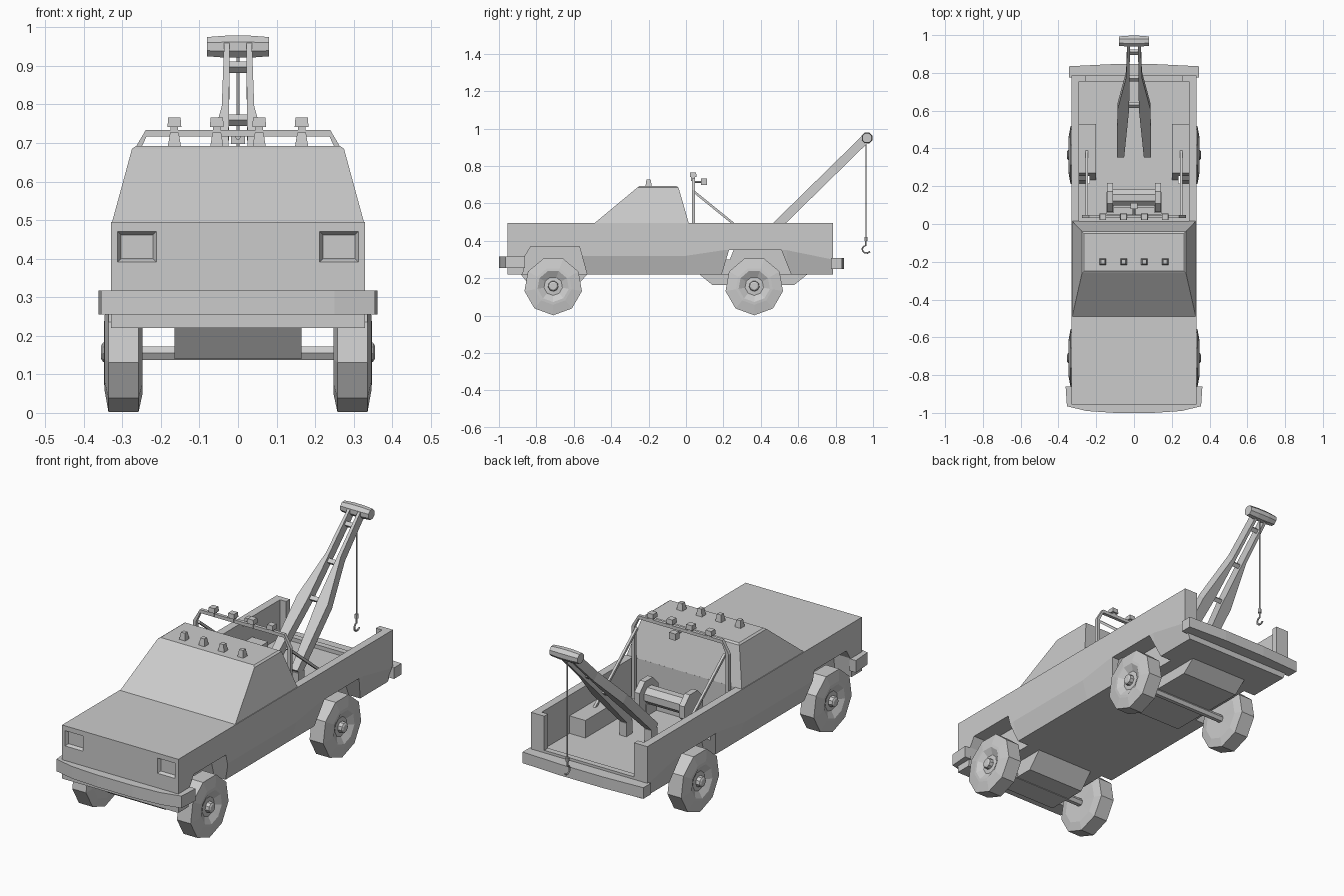
import bpy, bmesh, math
from mathutils import Vector

if "Cube" in bpy.data.objects:
    bpy.data.objects.remove(bpy.data.objects["Cube"])


def make(name, verts, faces):
    me = bpy.data.meshes.new(name)
    me.from_pydata([tuple(v) for v in verts], [], faces)
    bm = bmesh.new()
    bm.from_mesh(me)
    bmesh.ops.recalc_face_normals(bm, faces=bm.faces)
    bm.to_mesh(me)
    bm.free()
    ob = bpy.data.objects.new(name, me)
    bpy.context.collection.objects.link(ob)
    return ob


def loft(name, rings):
    """Closed rings of equal length joined in order, ends capped."""
    n = len(rings[0])
    verts = [v for r in rings for v in r]
    faces = [(k * n + i, k * n + (i + 1) % n, (k + 1) * n + (i + 1) % n, (k + 1) * n + i)
             for k in range(len(rings) - 1) for i in range(n)]
    faces += [tuple(range(n)), tuple(range(len(verts) - n, len(verts)))]
    return make(name, verts, faces)


def prism_x(name, yz, x0, x1):
    return loft(name, [[(x, y, z) for y, z in yz] for x in (x0, x1)])


def prism_z(name, xy, z0, z1):
    return loft(name, [[(x, y, z) for x, y in xy] for z in (z0, z1)])


def box(name, x0, x1, y0, y1, z0, z1, inset=0):
    i = inset
    return loft(name, [[(x0, y0, z0), (x1, y0, z0), (x1, y1, z0), (x0, y1, z0)],
                       [(x0 + i, y0 + i, z1), (x1 - i, y0 + i, z1),
                        (x1 - i, y1 - i, z1), (x0 + i, y1 - i, z1)]])


def lathe_x(name, profile, y, z, n, phase=0):
    """Profile of (x, radius) turned about an axis along x."""
    return loft(name, [[(x, y + r * math.cos(2 * math.pi * i / n + phase),
                         z + r * math.sin(2 * math.pi * i / n + phase)) for i in range(n)]
                       for x, r in profile])


def rod(name, pts, r, n=6):
    """Straight or bent rod through points."""
    pts = [Vector(p) for p in pts]
    rings = []
    for k, p in enumerate(pts):
        d = (pts[min(k + 1, len(pts) - 1)] - pts[max(k - 1, 0)]).normalized()
        u = d.cross(Vector((1, 0, 0)) if abs(d.x) < 0.9 else Vector((0, 1, 0))).normalized()
        v = d.cross(u)
        rings.append([p + r * (math.cos(a) * u + math.sin(a) * v)
                      for a in [2 * math.pi * (i + .5) / n for i in range(n)]])
    # keep the rings aligned where the frame flips
    for a, b in zip(rings, rings[1:]):
        s = min(range(n), key=lambda j: sum((a[i] - b[(i + j) % n]).length for i in range(n)))
        b[:] = b[s:] + b[:s]
    return loft(name, rings)


def cut(ob, cutter):
    m = ob.modifiers.new("cut", 'BOOLEAN')
    m.operation, m.solver, m.object = 'DIFFERENCE', 'EXACT', cutter
    bpy.context.view_layer.objects.active = ob
    bpy.ops.object.modifier_apply(modifier=m.name)
    bpy.data.objects.remove(cutter)


WHEELS = {"front": -0.71, "rear": 0.365}
ARCH = {"front": [(-.88, .15), (-.86, .32), (-.83, .37), (-.57, .37), (-.51, .15)],
        "rear": [(.17, .15), (.23, .35), (.51, .35), (.59, .15)]}

# Main body, with the lower sides tucked in behind the front wheels
body = loft("body", [[(-b, y, .22), (b, y, .22), (.33, y, m), (.33, y, .495),
                      (-.33, y, .495), (-.33, y, m)]
                     for y, b, m in [(-.955, .33, .32), (-.86, .33, .32), (-.53, .30, .32),
                                     (0, .30, .32), (.2, .30, .35), (.54, .30, .35),
                                     (.785, .30, .30)]])
cut(body, box("bed_cutter", -.29, .29, .015, .755, .30, .6))
cut(body, box("tailgate_cutter", -.255, .255, .7, .9, .32, .6))

# Cab
loft("cab", [[(-.327, -.49, .494), (.327, -.49, .494), (.327, .015, .494), (-.327, .015, .494)],
             [(-.275, -.26, .685), (.275, -.26, .685), (.275, -.04, .685), (-.275, -.04, .685)],
             [(-.265, -.25, .692), (.265, -.25, .692), (.265, -.05, .692), (-.265, -.05, .692)]])

for s, side in ((-1, "left"), (1, "right")):
    # Wheel housings in the bed, then arches cut through body and housing
    housing = prism_x(f"{side}_wheel_housing",
                      [(.23, .29), (.27, .39), (.53, .39), (.53, .29)], s * .20, s * .30)
    for pos, prof in ARCH.items():
        for ob in (body, housing) if pos == "rear" else (body,):
            cut(ob, prism_x("arch_cutter", prof, s * .235, s * .4))
    # Recessed headlights
    cx = s * .262
    cut(body, loft("lamp_cutter", [[(cx + a * w, y, .431 + b * h) for a, b in
                                    ((-1, -1), (1, -1), (1, 1), (-1, 1))]
                                   for y, w, h in ((-.97, .052, .041), (-.955, .050, .039),
                                                   (-.94, .042, .031))]))
    # Wheels with dished hubs
    for pos, y in WHEELS.items():
        lathe_x(f"{pos}_{side}_wheel",
                [(s * x, r) for x, r in ((.25, .03), (.248, .11), (.258, .156), (.336, .156),
                                         (.346, .10), (.347, .085), (.328, .05), (.330, .028),
                                         (.350, .026), (.355, .018))], y, .158, 9, math.pi / 6)

# Axles and underbody boxes
for pos, y in WHEELS.items():
    lathe_x(f"{pos}_axle", [(-.26, .02), (.26, .02)], y, .155, 6)
prism_x("front_underbody", [(-.89, .23), (-.82, .14), (-.60, .14), (-.52, .23)], -.165, .165)
prism_x("rear_underbody", [(.06, .23), (.14, .165), (.58, .165), (.66, .23)], -.165, .165)

# Bumpers: bowed plans wrapped around the corners
half = [(.325, -.86), (.362, -.86), (.355, -.965), (.25, -.99), (.1, -1.0)]
prism_z("front_bumper", [(.325, -.95)] + half + [(-x, y) for x, y in half[::-1]] + [(-.325, -.95)],
        .255, .317)
prism_z("rear_bumper", [(-.343, .775), (.343, .775), (.343, .835), (.12, .846), (-.12, .846),
                        (-.343, .835)], .25, .307)

# Roof marker lamps, and lamps on stems along the light bar
for i, x in enumerate((-.165, -.055, .055, .165)):
    box(f"roof_lamp_{i}", x - .018, x + .018, -.218, -.182, .685, .728, .007)
    box(f"bar_lamp_stem_{i}", x - .01, x + .01, .028, .048, .72, .745)
    box(f"bar_lamp_{i}", x - .018, x + .018, .02, .056, .742, .766, .002)
rod("work_lamp_stem", [(0, .04, .715), (0, .09, .715)], .007)
box("work_lamp", -.018, .018, .08, .112, .698, .732)

# Light bar hoop with rear braces down to the housings
rod("light_bar", [(-.268, .04, .30), (-.268, .04, .67), (-.238, .04, .726), (.238, .04, .726),
                  (.268, .04, .67), (.268, .04, .30)], .012, 4)
for s, side in ((-1, "left"), (1, "right")):
    rod(f"{side}_brace", [(s * .25, .04, .665), (s * .25, .385, .385)], .009, 4)

# Winch drum, flanges and feet
lathe_x("winch_drum", [(-.11, .045), (.11, .045)], .14, .40, 8, math.pi / 8)
for s, side in ((-1, "left"), (1, "right")):
    lathe_x(f"{side}_winch_flange", [(s * .112, .082), (s * .142, .082)], .14, .40, 8, math.pi / 8)
    box(f"{side}_winch_foot", s * .105, s * .145, .06, .17, .295, .36)
box("winch_base", -.145, .145, .05, .09, .295, .34)


# Boom: two mirrored arms that taper towards the head
def boom_z(y):
    return .5 + (y - .505) * .98


for s, side in ((-1, "left"), (1, "right")):
    rings = []
    for y, a, b in ((.37, .052, .09), (.62, .026, .088), (.79, .023, .042), (.96, .022, .036)):
        z, d = boom_z(y), .017
        rings.append([(s * a, y - d, z + d), (s * b, y - d, z + d),
                      (s * b, y + d, z - d), (s * a, y + d, z - d)])
    loft(f"{side}_boom_arm", rings)
    box(f"{side}_boom_foot", s * .052, s * .09, .36, .41, .295, .37)
for i, y in enumerate((.63, .77, .91)):
    z = boom_z(y)
    prism_x(f"boom_crosspiece_{i}", [(y - .015, z), (y, z + .015), (y + .015, z), (y, z - .015)],
            -.03, .03)
lathe_x("boom_head", [(-.08, .027), (-.03, .031), (.03, .031), (.08, .027)], .968, .95, 8,
        math.pi / 8)

# Cable, weight and hook
rod("cable", [(0, .962, .94), (0, .962, .41)], .004)
rod("cable_weight", [(0, .962, .42), (0, .962, .40)], .010)
rod("hook", [(0, .962, .40), (0, .962, .375)] +
    [(0, .965 + .023 * math.cos(a), .355 + .021 * math.sin(a))
     for a in [math.radians(125 + 40 * k) for k in range(6)]], .005)
